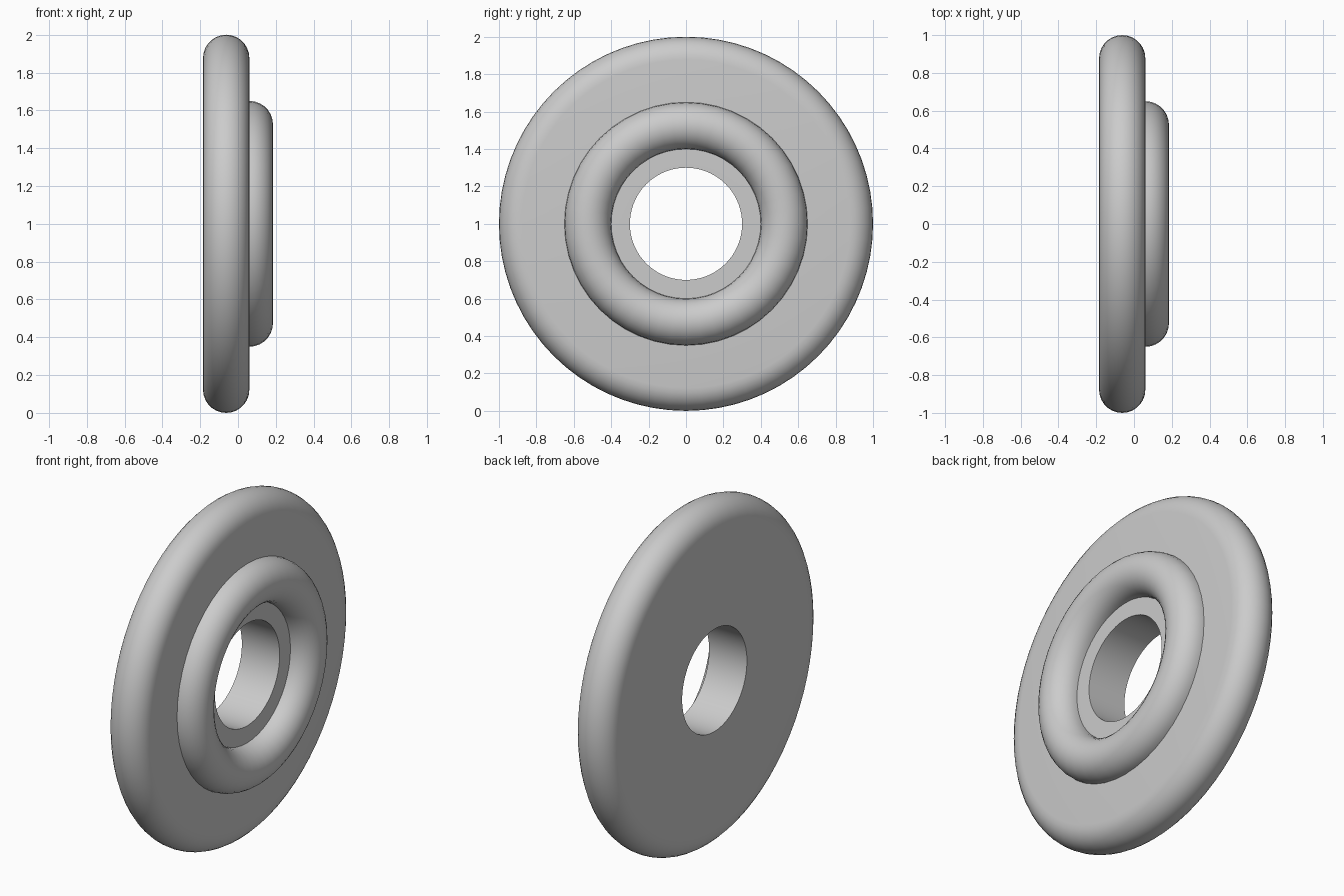
import bpy, bmesh
from math import pi, sin, cos, radians

cube = bpy.data.objects.get("Cube")
if cube:
    bpy.data.objects.remove(cube, do_unlink=True)

grey = bpy.data.materials.new("light_grey")
grey.use_nodes = True
colour = (0.6, 0.6, 0.6, 1)
grey.diffuse_color = colour
grey.node_tree.nodes["Principled BSDF"].inputs["Base Color"].default_value = colour

CENTRE_Z = 1.0
FACE_X = 0.06       # flat front of the disc
BACK_X = -0.185     # flat back of the disc


def arc(x, radius, size, steps=14):
    """Half circle bulging from the back side to the front side via angle range."""
    return lambda start, end: [
        (x + size * sin(start + (end - start) * i / steps),
         radius + size * cos(start + (end - start) * i / steps))
        for i in range(steps + 1)]


def lathe(name, profile, segments):
    """Spin a closed (x, radius) profile about the horizontal x axis."""
    bm = bmesh.new()
    rings = []
    for s in range(segments):
        a = 2 * pi * s / segments
        rings.append([bm.verts.new((x, r * sin(a), r * cos(a))) for x, r in profile])
    n = len(profile)
    for s in range(segments):
        here, there = rings[s], rings[(s + 1) % segments]
        for i in range(n):
            j = (i + 1) % n
            bm.faces.new((here[i], here[j], there[j], there[i]))
    bmesh.ops.recalc_face_normals(bm, faces=bm.faces)
    mesh = bpy.data.meshes.new(name)
    bm.to_mesh(mesh)
    bm.free()
    mesh.materials.append(grey)
    obj = bpy.data.objects.new(name, mesh)
    obj.location.z = CENTRE_Z
    bpy.context.collection.objects.link(obj)
    bpy.ops.object.select_all(action='DESELECT')
    obj.select_set(True)
    bpy.context.view_layer.objects.active = obj
    bpy.ops.object.shade_smooth_by_angle(angle=radians(35))
    return obj


# Main disc: fully rounded rim, flat faces, straight bore
half = (FACE_X - BACK_X) / 2
rim = arc((FACE_X + BACK_X) / 2, 1 - half, half)(-pi / 2, pi / 2)
lathe("disc", [(BACK_X, 0.3)] + rim + [(FACE_X, 0.3)], 72)

# Raised half-round ring, seated slightly into the disc face
bead = arc(FACE_X, 0.525, 0.125)(0, pi)
seat = FACE_X - 0.01
lathe("raised_ring", [(seat, 0.65)] + bead + [(seat, 0.4)], 48)
